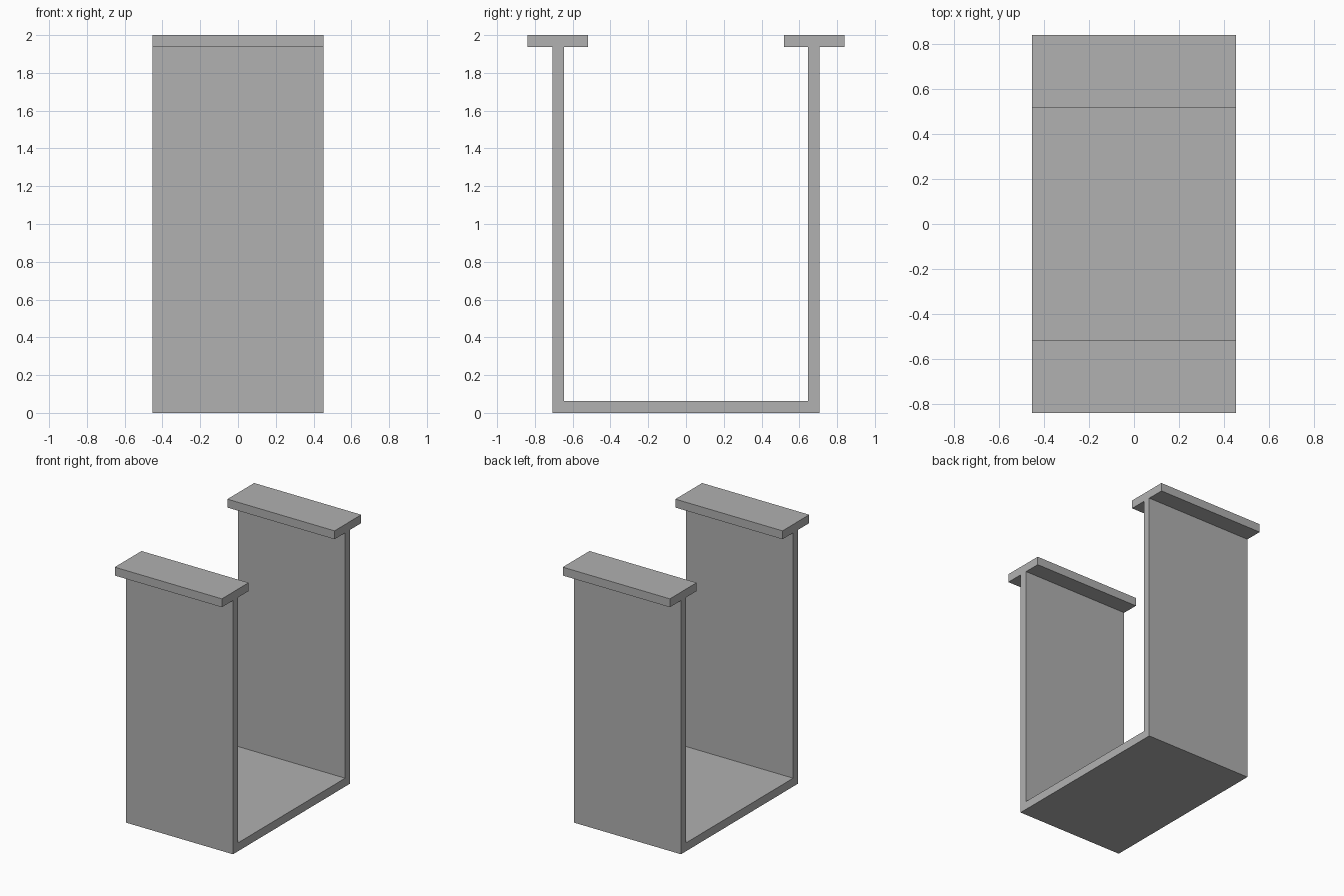
import bpy
import bmesh

cube = bpy.data.objects.get("Cube")
if cube:
    bpy.data.objects.remove(cube, do_unlink=True)

# Main dimensions
HALF_WIDTH = 0.452
HEIGHT = 2.0
THICK = 0.064
WALL_IN, WALL_OUT = 0.646, 0.706
RIM_IN, RIM_OUT = 0.518, 0.84

# Plain grey material
grey = bpy.data.materials.new("plain_grey")
grey.use_nodes = True
colour = (0.44, 0.44, 0.44, 1)
grey.diffuse_color = colour
grey.node_tree.nodes["Principled BSDF"].inputs["Base Color"].default_value = colour

# Half of the end profile (y, z), from the outer bottom edge to the inner floor edge
rim_z = HEIGHT - THICK
half = [
    (WALL_OUT, 0), (WALL_OUT, rim_z), (RIM_OUT, rim_z), (RIM_OUT, HEIGHT),
    (RIM_IN, HEIGHT), (RIM_IN, rim_z), (WALL_IN, rim_z), (WALL_IN, THICK),
]
profile = half + [(-y, z) for y, z in reversed(half)]

# Channel: floor, two walls and flat rims, extruded along x
bm = bmesh.new()
face = bm.faces.new([bm.verts.new((-HALF_WIDTH, y, z)) for y, z in profile])
result = bmesh.ops.extrude_face_region(bm, geom=[face], use_keep_orig=True)
moved = [v for v in result["geom"] if isinstance(v, bmesh.types.BMVert)]
bmesh.ops.translate(bm, verts=moved, vec=(2 * HALF_WIDTH, 0, 0))
bmesh.ops.recalc_face_normals(bm, faces=bm.faces)

mesh = bpy.data.meshes.new("flanged_channel")
bm.to_mesh(mesh)
bm.free()
mesh.materials.append(grey)
channel = bpy.data.objects.new("flanged_channel", mesh)
bpy.context.collection.objects.link(channel)
